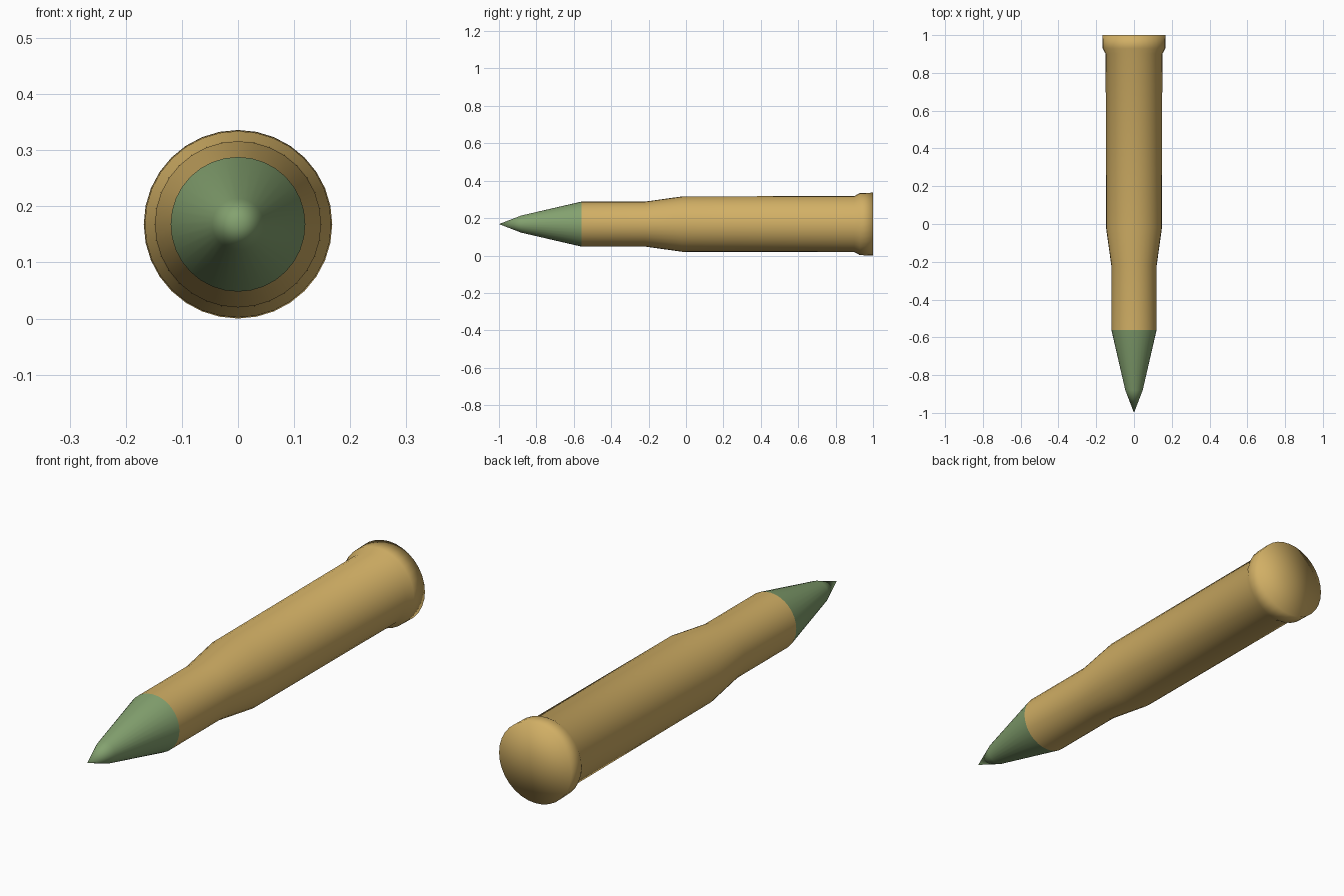
import bpy, bmesh, math

if "Cube" in bpy.data.objects:
    bpy.data.objects.remove(bpy.data.objects["Cube"])

SIDES = 32
AXIS_Z = 0.168


def material(name, color):
    m = bpy.data.materials.new(name)
    m.diffuse_color = color
    m.use_nodes = True
    m.node_tree.nodes["Principled BSDF"].inputs["Base Color"].default_value = m.diffuse_color
    return m


def lathe(name, profile, mat):
    """Spin (y, radius) points about the y axis; radius 0 makes a pole."""
    bm = bmesh.new()
    rings = []
    for y, r in profile:
        if r == 0:
            rings.append([bm.verts.new((0, y, AXIS_Z))] * SIDES)
            continue
        angles = [2 * math.pi * i / SIDES for i in range(SIDES)]
        rings.append([bm.verts.new((r * math.cos(a), y, AXIS_Z + r * math.sin(a)))
                      for a in angles])
    for a, b in zip(rings, rings[1:]):
        for i in range(SIDES):
            j = (i + 1) % SIDES
            corners = list(dict.fromkeys((a[i], b[i], b[j], a[j])))
            bm.faces.new(corners).smooth = True
    # Profiles run from -y to +y, so this winding faces outward
    bm.normal_update()
    f = next(f for f in bm.faces if abs(f.normal.y) < 0.9)
    c = f.calc_center_median()
    if f.normal.x * c.x + f.normal.z * (c.z - AXIS_Z) < 0:
        bmesh.ops.reverse_faces(bm, faces=bm.faces[:])
    mesh = bpy.data.meshes.new(name)
    bm.to_mesh(mesh)
    bm.free()
    mesh.materials.append(mat)
    obj = bpy.data.objects.new(name, mesh)
    bpy.context.collection.objects.link(obj)
    return obj


green = material("green_paint", (0.23, 0.36, 0.16, 1))
brass = material("brass", (0.64, 0.43, 0.13, 1))

# Pointed green tip
lathe("bullet_tip", [(-1, 0), (-0.88, 0.046), (-0.56, 0.12)], green)

# Necked case with flared rim and flat base
lathe("case", [(-0.56, 0.12), (-0.22, 0.12), (-0.02, 0.148), (0.90, 0.150),
               (0.93, 0.166), (1.0, 0.168), (1.0, 0)], brass)
